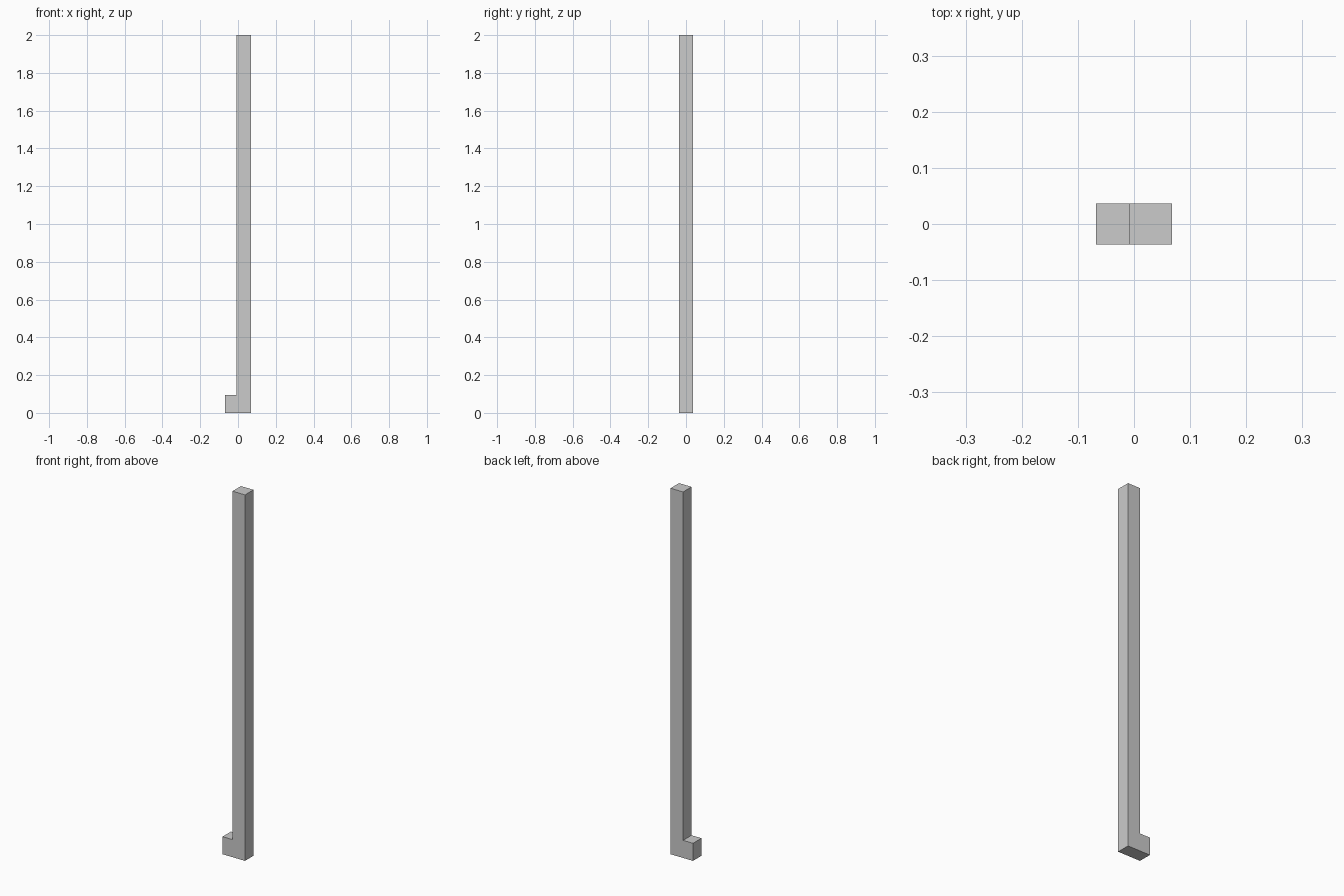
import bpy
import bmesh

if "Cube" in bpy.data.objects:
    bpy.data.objects.remove(bpy.data.objects["Cube"])

HALF_X, HALF_Y = 0.068, 0.0365
POST_X = -0.008      # left face of the tall post
FOOT_Z, TOP_Z = 0.096, 2.0

# L-shaped side profile (x, z): tall post with a short toe at the bottom left
profile = [(-HALF_X, 0), (HALF_X, 0), (HALF_X, TOP_Z),
           (POST_X, TOP_Z), (POST_X, FOOT_Z), (-HALF_X, FOOT_Z)]

# Extrude the profile from front to back
bm = bmesh.new()
face = bm.faces.new([bm.verts.new((x, -HALF_Y, z)) for x, z in profile])
result = bmesh.ops.extrude_face_region(bm, geom=[face])
verts = [v for v in result["geom"] if isinstance(v, bmesh.types.BMVert)]
bmesh.ops.translate(bm, verts=verts, vec=(0, 2 * HALF_Y, 0))
bmesh.ops.recalc_face_normals(bm, faces=bm.faces)

mesh = bpy.data.meshes.new("post_with_toe")
bm.to_mesh(mesh)
bm.free()
bpy.context.collection.objects.link(bpy.data.objects.new("post_with_toe", mesh))
